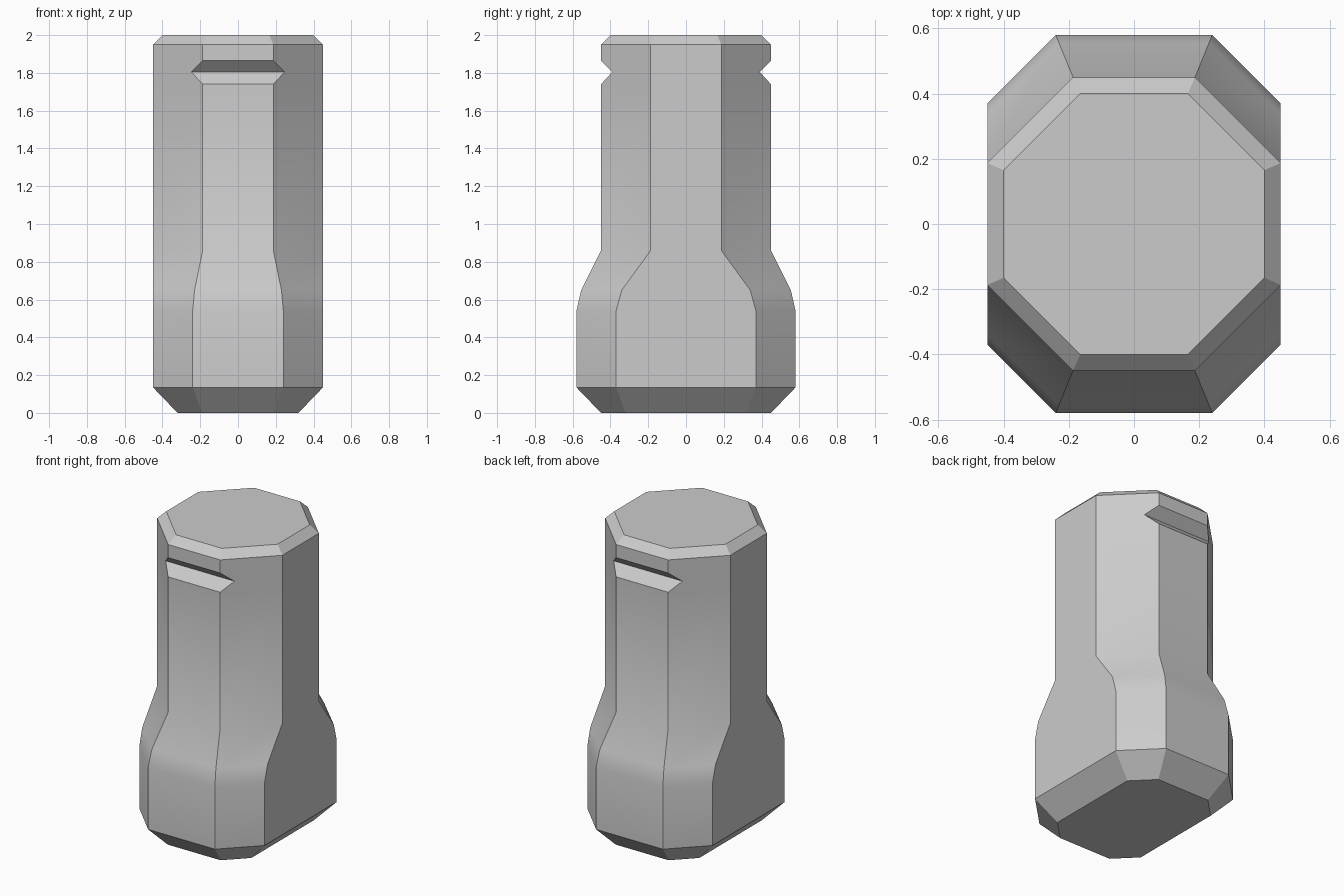
import bpy
import bmesh
import math

cube = bpy.data.objects.get("Cube")
if cube:
    bpy.data.objects.remove(cube, do_unlink=True)

# Single plain grey finish
grey = bpy.data.materials.new("light_grey")
grey.use_nodes = True
colour = (0.6, 0.6, 0.6, 1.0)
grey.diffuse_color = colour
grey.node_tree.nodes["Principled BSDF"].inputs["Base Color"].default_value = colour


def octagon(bm, z, hx, hy, cx, cy):
    """Ring with half sizes hx, hy and flats reaching cx on the front, cy on the sides."""
    quarter = [(hx, cy), (cx, hy)]
    pts = quarter + [(-x, y) for x, y in reversed(quarter)]
    pts += [(-x, -y) for x, y in pts]
    return [bm.verts.new((x, y, z)) for x, y in pts]


# Sections from bottom to top: height, half width, half depth, front flat, side flat
sections = [
    (0.00, 0.32, 0.45, 0.19, 0.32),      # bottom chamfer
    (0.135, 0.45, 0.58, 0.24, 0.37),     # wide base
    (0.54, 0.45, 0.58, 0.24, 0.37),
    (0.65, 0.45, 0.555, 0.23, 0.34),     # shoulder
    (0.86, 0.45, 0.45, 0.187, 0.187),    # column
    (1.74, 0.45, 0.45, 0.187, 0.187),
    (1.805, 0.45, 0.39, 0.247, 0.187),   # front and back grooves
    (1.865, 0.45, 0.45, 0.187, 0.187),
    (1.95, 0.45, 0.45, 0.187, 0.187),
    (2.00, 0.40, 0.40, 0.165, 0.165),    # top chamfer
]

# Loft the body through the sections
bm = bmesh.new()
rings = [octagon(bm, *s) for s in sections]
for low, high in zip(rings, rings[1:]):
    for i in range(len(low)):
        j = (i + 1) % len(low)
        bm.faces.new((low[i], low[j], high[j], high[i]))
bm.faces.new(list(reversed(rings[0])))
bm.faces.new(rings[-1])

# Merge coplanar side panels into clean faces
bmesh.ops.dissolve_limit(bm, angle_limit=math.radians(0.5), verts=bm.verts[:], edges=bm.edges[:])
bmesh.ops.recalc_face_normals(bm, faces=bm.faces[:])

mesh = bpy.data.meshes.new("body")
bm.to_mesh(mesh)
bm.free()
mesh.materials.append(grey)
body = bpy.data.objects.new("body", mesh)
bpy.context.collection.objects.link(body)

# Soft shoulder, sharp corners
bpy.ops.object.select_all(action="DESELECT")
body.select_set(True)
bpy.context.view_layer.objects.active = body
bpy.ops.object.shade_smooth_by_angle(angle=math.radians(30))
